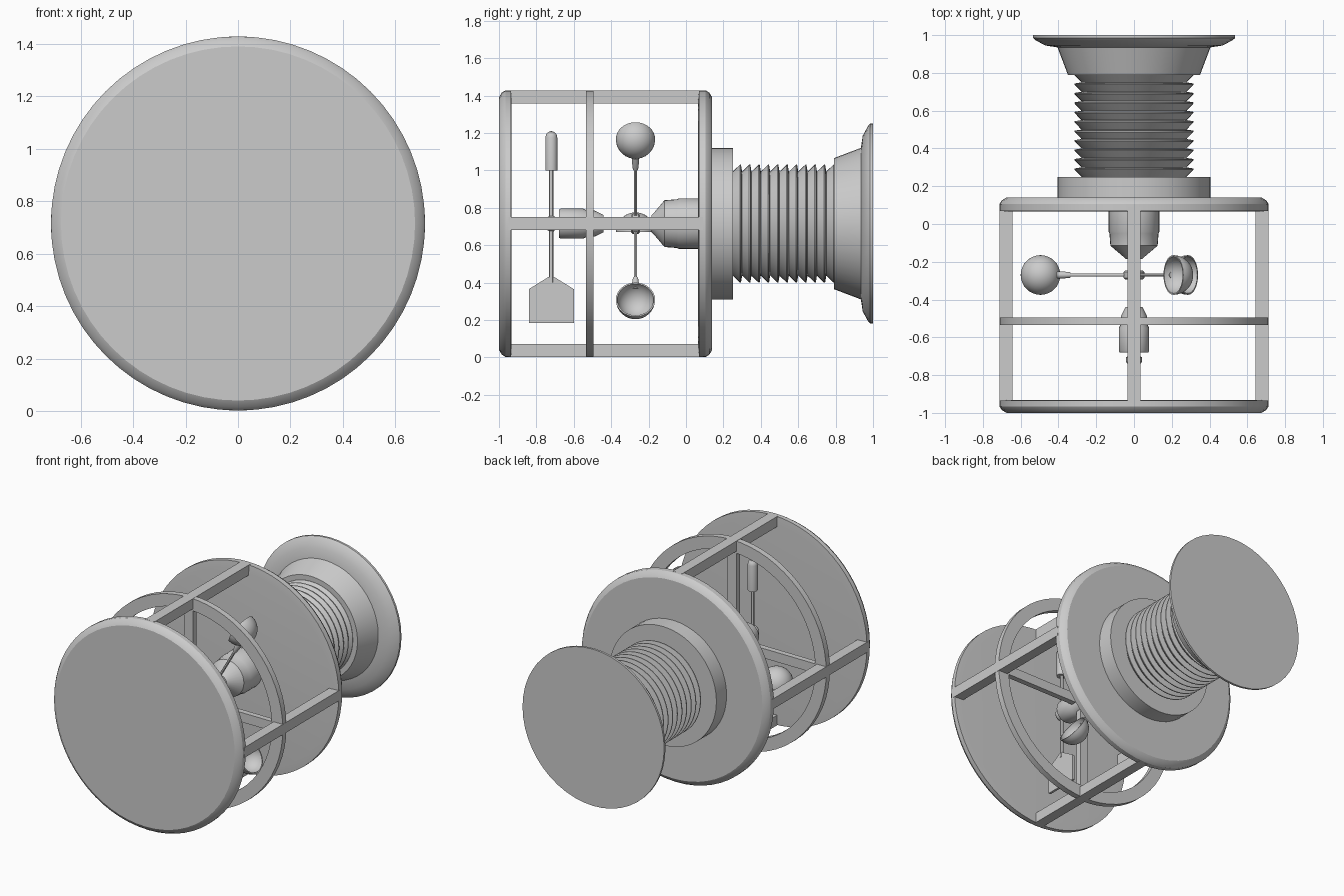
import bpy, bmesh, math
from mathutils import Matrix

if "Cube" in bpy.data.objects:
    bpy.data.objects.remove(bpy.data.objects["Cube"])

CZ = 0.715                       # height of the main axis (runs along y)
AXIS = Matrix.Translation((0, 0, CZ))


def make(name, bm, matrix=Matrix(), angle=30):
    bmesh.ops.recalc_face_normals(bm, faces=bm.faces)
    me = bpy.data.meshes.new(name)
    bm.to_mesh(me)
    bm.free()
    me.transform(matrix)
    ob = bpy.data.objects.new(name, me)
    bpy.context.collection.objects.link(ob)
    bpy.ops.object.select_all(action='DESELECT')
    ob.select_set(True)
    bpy.context.view_layer.objects.active = ob
    bpy.ops.object.shade_smooth_by_angle(angle=math.radians(angle))
    return ob


def lathe(name, profile, matrix=AXIS, seg=48, closed=False):
    """Spin (radius, y) points round the y axis; radius 0 closes an end."""
    bm = bmesh.new()
    rings = []
    for r, y in profile:
        if r < 1e-6:
            rings.append([bm.verts.new((0, y, 0))] * seg)
        else:
            rings.append([bm.verts.new((r * math.cos(2 * math.pi * i / seg), y,
                                        r * math.sin(2 * math.pi * i / seg)))
                          for i in range(seg)])
    pairs = list(zip(rings, rings[1:]))
    if closed:
        pairs.append((rings[-1], rings[0]))
    for a, b in pairs:
        for i in range(seg):
            j = (i + 1) % seg
            quad = list(dict.fromkeys((a[i], a[j], b[j], b[i])))
            if len(quad) > 2:
                bm.faces.new(quad)
    return make(name, bm, matrix)


def box(name, center, size, matrix=Matrix()):
    bm = bmesh.new()
    bmesh.ops.create_cube(bm, size=1)
    bmesh.ops.scale(bm, vec=size, verts=bm.verts)
    bmesh.ops.translate(bm, vec=center, verts=bm.verts)
    return make(name, bm, matrix)


def spin(deg):
    """Frame on the axis, turned in the x-z plane (0 = +x, 90 = +z)."""
    return AXIS @ Matrix.Rotation(math.radians(-deg), 4, 'Y')


# Cage: front plate, middle ring, back plate
lathe("front_plate", [(0, -1), (0.675, -1), (0.70, -0.985), (0.713, -0.965),
                      (0.713, -0.935), (0.66, -0.932), (0, -0.932)], seg=64)
lathe("middle_ring", [(0.713, -0.535), (0.713, -0.495), (0.63, -0.495), (0.63, -0.535)],
      seg=64, closed=True)
lathe("back_plate", [(0, 0.065), (0.66, 0.065), (0.713, 0.07), (0.713, 0.105),
                     (0.70, 0.125), (0.675, 0.14), (0, 0.14)], seg=64)

# Four square posts joining the plates and four spokes holding the front housing
for i, side in enumerate(("right", "top", "left", "bottom")):
    box(f"cage_post_{side}", (0.678, -0.43, 0), (0.07, 1.04, 0.07), spin(90 * i))
    box(f"ring_spoke_{side}", (0.36, -0.515, 0), (0.58, 0.038, 0.065), spin(90 * i))

# Rear bearing housing, shaft and front bearing housing
lathe("rear_housing", [(0, 0.07), (0.135, 0.07), (0.135, -0.04), (0.13, -0.05), (0.125, -0.115),
                       (0.06, -0.17), (0.045, -0.185), (0, -0.185)], seg=32)
lathe("rotor_shaft", [(0, -0.18), (0.02, -0.18), (0.02, -0.45), (0, -0.45)], seg=16)
lathe("rotor_hub", [(0, -0.245), (0.045, -0.245), (0.055, -0.255), (0.055, -0.285),
                    (0.045, -0.295), (0, -0.295)], seg=24)
lathe("front_housing", [(0, -0.68), (0.075, -0.68), (0.08, -0.67), (0.08, -0.55),
                        (0.07, -0.53), (0.07, -0.49), (0.045, -0.44), (0, -0.44)], seg=32)

# Three wind cups on thin arms
R, T = 0.105, 0.008
outer = [(R * math.cos(a), R * math.sin(a)) for a in [math.pi / 2 * k / 10 for k in range(11)]]
inner = [(r * (R - T) / R, y * (R - T) / R) for r, y in reversed(outer)]
outer[-1], inner[0] = (0, R), (0, R - T)
for i, deg in enumerate((60, 180, 300), 1):
    frame = spin(deg) @ Matrix.Translation((0, -0.27, 0))
    along = frame @ Matrix.Rotation(math.radians(-90), 4, 'Z')      # local y -> outward
    tangent = frame @ Matrix.Translation((0.495, 0, 0.045)) @ Matrix.Rotation(math.radians(-90), 4, 'X')
    lathe(f"cup_arm_{i}", [(0, 0.04), (0.009, 0.04), (0.009, 0.36), (0, 0.36)], along, 12)
    lathe(f"cup_neck_{i}", [(0, 0.335), (0.014, 0.335), (0.018, 0.37), (0.018, 0.407),
                            (0, 0.407)], along, 16)
    lathe(f"wind_cup_{i}", outer + inner, tangent, 32, closed=True)

# Direction vane: pivot, rod, counterweight and tail fin
lathe("vane_pivot", [(0, -0.74), (0.035, -0.74), (0.042, -0.73), (0.042, -0.705),
                     (0.02, -0.695), (0.02, -0.67), (0, -0.67)], seg=20)
up = Matrix.Translation((0, -0.72, 0)) @ Matrix.Rotation(math.radians(90), 4, 'X')
lathe("vane_rod", [(0, 0.40), (0.012, 0.40), (0.012, 1.01), (0, 1.01)], up, 12)
lathe("vane_counterweight", [(0, 1.0), (0.032, 1.0), (0.032, 1.175), (0.028, 1.192),
                             (0.017, 1.205), (0, 1.21)], up, 20)
bm = bmesh.new()
fin = bm.faces.new([bm.verts.new((-0.008, y, z)) for y, z in
                    ((-0.84, 0.185), (-0.60, 0.185), (-0.60, 0.365),
                     (-0.705, 0.43), (-0.735, 0.43), (-0.84, 0.365))])
ext = bmesh.ops.extrude_face_region(bm, geom=[fin], use_keep_orig=True)
bmesh.ops.translate(bm, vec=(0.016, 0, 0),
                    verts=[v for v in ext["geom"] if isinstance(v, bmesh.types.BMVert)])
make("vane_fin", bm)

# Neck: collar, ribbed sleeve and flared end
lathe("neck_collar", [(0, 0.13), (0.405, 0.13), (0.405, 0.25), (0, 0.25)])
ribs = [(0, 0.24)]
for k in range(11):
    y = 0.25 + 0.05 * k
    ribs += [(0.278, y), (0.315, y + 0.038), (0.315, y + 0.044)]
ribs += [(0.278, 0.80), (0, 0.80)]
lathe("ribbed_sleeve", ribs)
lathe("flared_end", [(0, 0.79), (0.35, 0.79), (0.405, 0.935), (0.47, 0.945), (0.525, 0.975),
                     (0.535, 0.985), (0.535, 1.0), (0, 1.0)])
